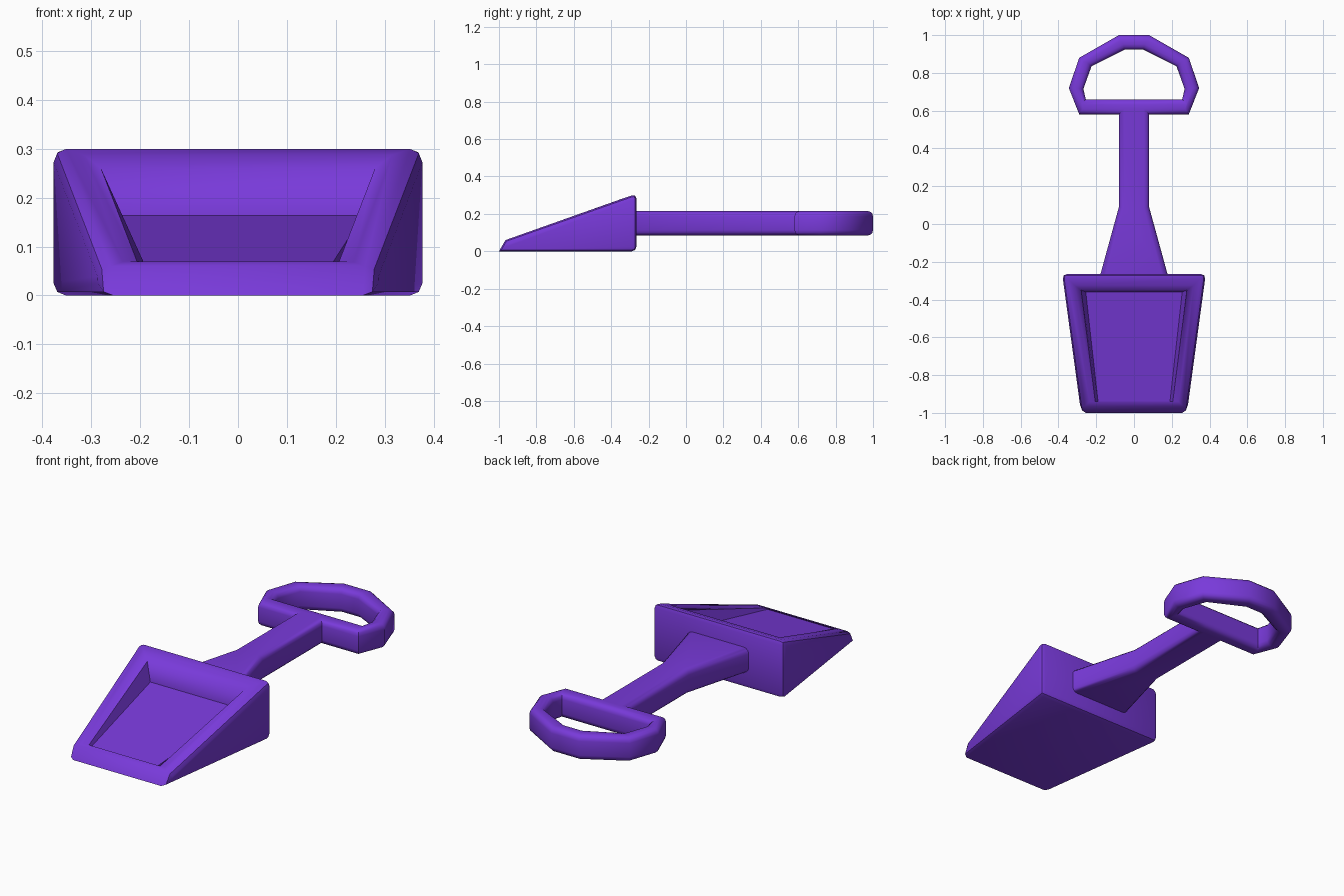
import bpy, bmesh, math

if "Cube" in bpy.data.objects:
    bpy.data.objects.remove(bpy.data.objects["Cube"])

purple = bpy.data.materials.new("purple plastic")
purple.diffuse_color = (0.19, 0.042, 0.70, 1)
purple.use_nodes = True
purple.node_tree.nodes["Principled BSDF"].inputs["Base Color"].default_value = purple.diffuse_color


def finish(bm, name, angle):
    bmesh.ops.recalc_face_normals(bm, faces=bm.faces)
    me = bpy.data.meshes.new(name)
    bm.to_mesh(me)
    bm.free()
    me.materials.append(purple)
    ob = bpy.data.objects.new(name, me)
    bpy.context.collection.objects.link(ob)
    bpy.ops.object.select_all(action='DESELECT')
    ob.select_set(True)
    bpy.context.view_layer.objects.active = ob
    bpy.ops.object.shade_smooth_by_angle(angle=math.radians(angle))
    return ob


# Scoop: rings of four corners, given as back (x, y, z) and front (x, y, z)
rings = [
    ((0.38, -0.265, 0.0), (0.28, -1.0, 0.0)),        # base
    ((0.38, -0.265, 0.307), (0.285, -0.965, 0.06)),  # outer rim
    ((0.315, -0.325, 0.287), (0.235, -0.94, 0.069)),  # inner rim
    ((0.28, -0.35, 0.26), (0.205, -0.943, 0.066)),   # top of inner wall
    ((0.255, -0.36, 0.163), (0.19, -0.945, 0.062)),  # floor
]
bm = bmesh.new()
loops = []
for (bx, by, bz), (fx, fy, fz) in rings:
    loops.append([bm.verts.new(p) for p in
                  ((-fx, fy, fz), (fx, fy, fz), (bx, by, bz), (-bx, by, bz))])
for a, b in zip(loops, loops[1:]):
    for i in range(4):
        j = (i + 1) % 4
        bm.faces.new((a[i], a[j], b[j], b[i]))
bm.faces.new(loops[0][::-1])
bm.faces.new(loops[-1])
bmesh.ops.recalc_face_normals(bm, faces=bm.faces)
outer = set(loops[0] + loops[1])
fronts = (set(loops[0][:2]), set(loops[1][:2]))
edges = [e for e in bm.edges
         if set(e.verts) <= outer and set(e.verts) not in fronts]
bmesh.ops.bevel(bm, geom=edges, offset=0.025, segments=2, profile=0.5,
                affect='EDGES', clamp_overlap=True)
finish(bm, "scoop", 40)

# Handle: flat outline of shaft and D-shaped grip, extruded and rounded
half_out = [(0.08, 0.58), (0.29, 0.58), (0.345, 0.72), (0.29, 0.88), (0.08, 1.0)]
half_in = [(0.08, 0.66), (0.255, 0.66), (0.268, 0.715), (0.225, 0.835), (0.05, 0.923)]
bm = bmesh.new()


def loop(half):
    pts = half + [(-x, y) for x, y in reversed(half)]
    return [bm.verts.new((x, y, 0.085)) for x, y in pts]


o, n = loop(half_out), loop(half_in)
for i in range(10):
    j = (i + 1) % 10
    bm.faces.new((o[i], o[j], n[j], n[i]))
left, right = o[9], o[0]
for x, y in ((0.08, 0.09), (0.187, -0.30)):
    l2, r2 = bm.verts.new((-x, y, 0.085)), bm.verts.new((x, y, 0.085))
    bm.faces.new((left, l2, r2, right))
    left, right = l2, r2
ext = bmesh.ops.extrude_face_region(bm, geom=list(bm.faces), use_keep_orig=True)
for v in ext["geom"]:
    if isinstance(v, bmesh.types.BMVert):
        v.co.z = 0.215
bmesh.ops.recalc_face_normals(bm, faces=bm.faces)
edges = [e for e in bm.edges if len(e.link_faces) == 2
         and abs(e.verts[0].co.z - e.verts[1].co.z) < 0.01
         and e.calc_face_angle() > 1.0]
bmesh.ops.bevel(bm, geom=edges, offset=0.032, segments=3, profile=0.5,
                affect='EDGES', clamp_overlap=True)
finish(bm, "handle", 45)
